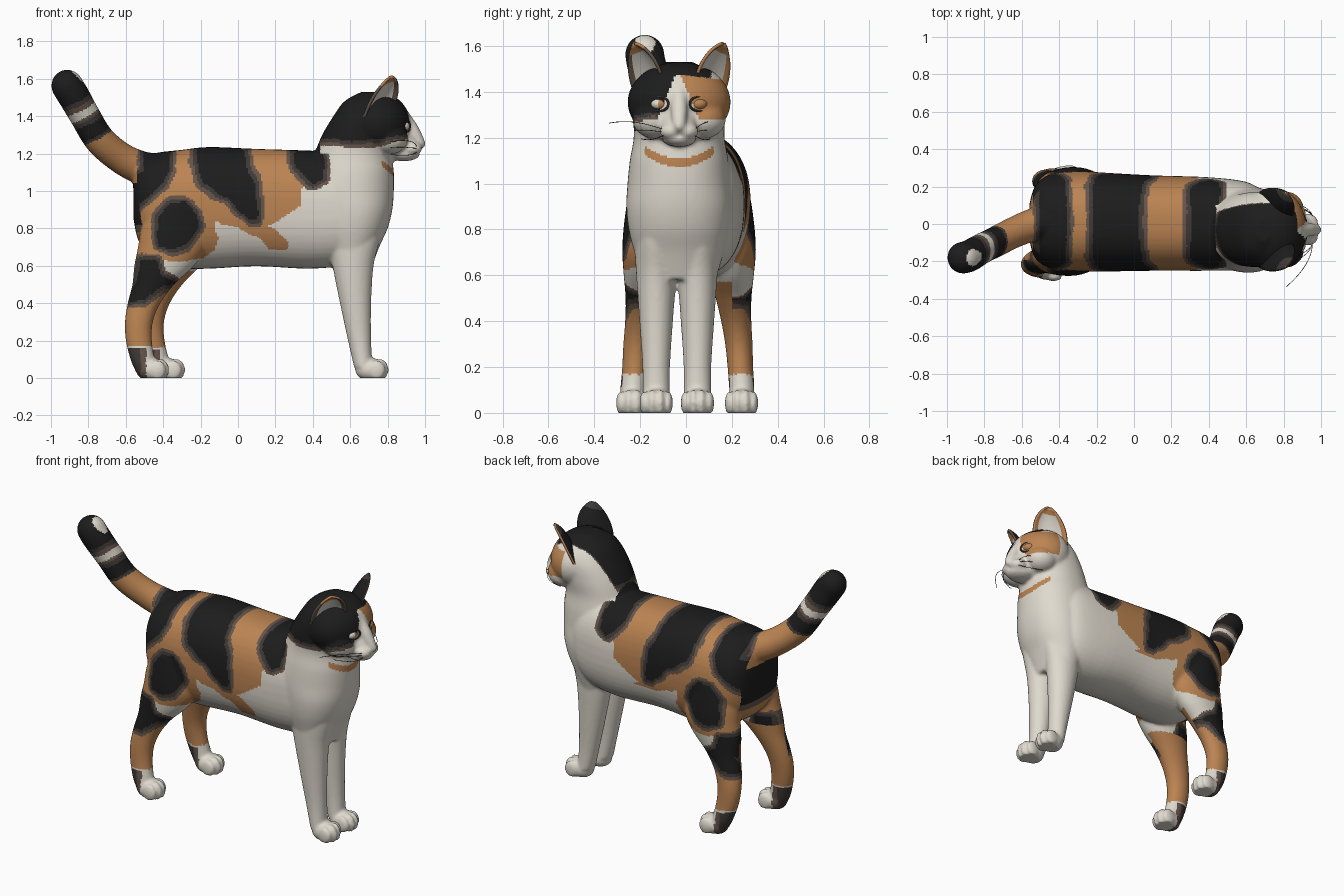
import bpy, bmesh, math
from mathutils import Vector, Matrix

if "Cube" in bpy.data.objects:
    bpy.data.objects.remove(bpy.data.objects["Cube"])

MID = -0.03  # head and chest centre line in y


def material(name, rgb):
    m = bpy.data.materials.new(name)
    m.diffuse_color = (*rgb, 1)
    m.use_nodes = True
    m.node_tree.nodes["Principled BSDF"].inputs["Base Color"].default_value = m.diffuse_color
    return m


CREAM, BLACK, GINGER, TAUPE, CHARCOAL = range(5)
MATS = [material("cream fur", (0.74, 0.70, 0.62)), material("black fur", (0.012, 0.012, 0.012)),
        material("ginger fur", (0.50, 0.23, 0.085)), material("taupe fur", (0.13, 0.09, 0.068)),
        material("charcoal fur", (0.05, 0.042, 0.038))]


def smooth_rows(rows, k=5):
    """Catmull-Rom resampling of a list of tuples."""
    out = []
    for i in range(len(rows) - 1):
        a, b, c, d = rows[max(i - 1, 0)], rows[i], rows[i + 1], rows[min(i + 2, len(rows) - 1)]
        for j in range(k):
            t = j / k
            out.append(tuple(0.5 * (2 * q + (r - p) * t + (2 * p - 5 * q + 4 * r - s) * t * t
                                    + (3 * q - p - 3 * r + s) * t ** 3) for p, q, r, s in zip(a, b, c, d)))
    return out + [rows[-1]]


def loft(bm, rows, axis, power=2.0, n=32):
    """Rows are (position, low, high, side centre, side half width)."""
    rings = []
    for pos, lo, hi, yc, hw in smooth_rows(rows):
        ring = []
        for i in range(n):
            a = 2 * math.pi * i / n
            c, s = math.cos(a), math.sin(a)
            u = (lo + hi) / 2 + (hi - lo) / 2 * math.copysign(abs(c) ** (2 / power), c)
            y = yc + hw * math.copysign(abs(s) ** (2 / power), s)
            ring.append(bm.verts.new((pos, y, u) if axis == 'x' else (u, y, pos)))
        rings.append(ring)
    for r, q in zip(rings, rings[1:]):
        for i in range(n):
            bm.faces.new((r[i], r[(i + 1) % n], q[(i + 1) % n], q[i]))
    bm.faces.new(rings[0])
    bm.faces.new(rings[-1])


def ball(bm, centre, radii, seg=20):
    m = Matrix.Translation(centre) @ Matrix.Diagonal((*radii, 1))
    bmesh.ops.create_uvsphere(bm, u_segments=seg, v_segments=seg // 2, radius=1, matrix=m)


def chain(bm, rows, k=5):
    for x, y, z, r in smooth_rows(rows, k):
        ball(bm, (x, y, z), (r, r, r))


def finish(name, me, mats=MATS):
    ob = bpy.data.objects.new(name, me)
    bpy.context.collection.objects.link(ob)
    for m in mats:
        me.materials.append(m)
    me.polygons.foreach_set("use_smooth", [True] * len(me.polygons))
    return ob


def from_bm(name, bm, mats):
    bmesh.ops.recalc_face_normals(bm, faces=bm.faces)
    me = bpy.data.meshes.new(name)
    bm.to_mesh(me)
    bm.free()
    return finish(name, me, mats)


# ---- body volumes, fused into one skin ----
bm = bmesh.new()
loft(bm, [(-.56, .86, 1.06, .01, .09), (-.53, .73, 1.15, .01, .19), (-.45, .66, 1.2, .015, .25),
          (-.3, .59, 1.22, .015, .267), (-.15, .585, 1.235, .01, .264), (.1, .598, 1.225, .005, .255),
          (.4, .585, 1.215, 0, .25), (.6, .62, 1.2, -.01, .235), (.7, .75, 1.1, -.02, .19)], 'x', 2.4, 48)
# chest, neck and nape
loft(bm, [(.58, .51, .71, MID, .16), (.7, .46, .755, MID, .195), (.8, .42, .80, MID, .22),
          (.9, .4, .825, MID, .23), (1.0, .36, .833, MID, .225), (1.1, .38, .833, MID, .215),
          (1.2, .41, .825, MID, .198), (1.3, .45, .86, MID, .2), (1.4, .51, .86, MID, .19),
          (1.48, .57, .81, MID, .14), (1.53, .66, .73, MID, .06)], 'z', 2.2, 48)
# head, cheeks, chin, nose bridge and muzzle
ball(bm, (.745, MID, 1.355), (.178, .225, .175), 40)
ball(bm, (.885, MID, 1.195), (.088, .075, .036))
chain(bm, [(.885, MID, 1.40, .035), (.93, MID, 1.33, .037), (.965, MID, 1.27, .031), (.978, MID, 1.25, .025)])
chain(bm, [(.82, MID, 1.27, .11), (.895, MID, 1.24, .076)])
for s in (-1, 1):
    ball(bm, (.93, MID + s * .036, 1.228), (.055, .05, .038))
    ball(bm, (.81, MID + s * .105, 1.28), (.1, .1, .085))
# tail
chain(bm, [(-.42, .01, 1.11, .09), (-.52, 0, 1.125, .09), (-.63, -.04, 1.18, .084), (-.74, -.095, 1.275, .083),
           (-.82, -.135, 1.405, .083), (-.88, -.17, 1.51, .086), (-.913, -.18, 1.563, .086)], 6)
for s in (-1, 1):
    # front legs
    y = MID - .01 + s * .09
    loft(bm, [(.9, .5, .78, y, .09), (.75, .48, .76, y, .095), (.6, .505, .725, y, .087),
              (.4, .545, .712, y, .073), (.2, .588, .712, y, .06), (.06, .62, .72, y, .06)], 'z')
    paws = [(.71, y)]
    # hind legs, the far one set slightly forward
    k, hip = (.085, .025) if s > 0 else (0, .008)
    prof = [(.92, -.48, -.2, .145, .11), (.8, -.52, -.17, .155, .115), (.7, -.535, -.17, .165, .11),
            (.6, -.555, -.235, .175, .095), (.5, -.565, -.34, .185, .078), (.4, -.59, -.415, .2, .066),
            (.3, -.605, -.455, .215, .06), (.2, -.6, -.46, .225, .056), (.1, -.575, -.445, .235, .055),
            (.04, -.55, -.43, .237, .05)]
    loft(bm, [(z, a + k * (1 - z), b + k * (1 - z), .005 + s * (yc + hip * min(1, z * 1.4)), hw)
              for z, a, b, yc, hw in prof], 'z')
    paws.append((-.463 + k, .005 + s * .237))
    for px, py in paws:
        ball(bm, (px, py, .045), (.085, .068, .062))
        for i, o in enumerate((-.052, -.018, .018, .052)):
            ball(bm, (px + (.05 if i in (1, 2) else .032), py + o, .043), (.046, .021, .06 if i in (1, 2) else .052))
bmesh.ops.recalc_face_normals(bm, faces=bm.faces)
raw = bpy.data.meshes.new("raw")
bm.to_mesh(raw)
bm.free()
tmp = bpy.data.objects.new("raw", raw)
bpy.context.collection.objects.link(tmp)
rm = tmp.modifiers.new("fuse", 'REMESH')
rm.mode, rm.voxel_size = 'VOXEL', .0098
sm = tmp.modifiers.new("soften", 'SMOOTH')
sm.factor, sm.iterations = .5, 5
skin = bpy.data.meshes.new_from_object(tmp.evaluated_get(bpy.context.evaluated_depsgraph_get()))
bpy.data.objects.remove(tmp)
for v in skin.vertices:
    if v.co.z < 0:
        v.co.z = 0

# ---- coat patches in side view (x, z) ----
GINGER_AREA = [(-.7, 1.4), (.35, 1.4), (.36, 1.08), (.335, .92), (.25, .86), (.17, .82), (.27, .745), (.27, .69),
               (.17, .69), (.1, .75), (.0, .79), (-.12, .85), (-.1, .75), (-.13, .68), (-.2, .63), (-.42, .63), (-.7, .6)]
BLACK_AREAS = [
    [(.3, 1.4), (.42, 1.4), (.46, 1.13), (.45, 1.06), (.41, 1.04), (.35, 1.08), (.3, 1.17)],
    [(-.2, 1.4), (.0, 1.4), (.03, 1.18), (.08, 1.06), (.11, .96), (.11, .85), (.06, .84), (-.06, .95), (-.18, 1.03), (-.23, 1.15)],
    [(-.51, 1.4), (-.36, 1.4), (-.36, 1.12), (-.41, 1.03), (-.48, .97), (-.6, .87), (-.6, 1.07), (-.51, 1.1)],
    [(-.43, .77), (-.42, .87), (-.37, .93), (-.29, .94), (-.22, .89), (-.21, .81), (-.28, .71), (-.36, .69), (-.42, .71)],
    [(-.52, .63), (-.44, .62), (-.41, .54), (-.33, .5), (-.42, .48), (-.5, .42), (-.6, .4), (-.54, .52)]]


def prepare(poly):
    xs, zs = zip(*poly)
    return (min(xs) - .04, max(xs) + .04, min(zs) - .04, max(zs) + .04), list(zip(poly, poly[1:] + poly[:1]))


GINGER_SHAPE, BLACK_SHAPES = prepare(GINGER_AREA), [prepare(p) for p in BLACK_AREAS]


def signed(shape, x, z):
    """Distance to a polygon, negative inside, 9 when far away."""
    (x0, x1, z0, z1), edges = shape
    if not (x0 < x < x1 and z0 < z < z1):
        return 9.0
    best, inside = 9.0, False
    for (ax, az), (bx, bz) in edges:
        dx, dz, px, pz = bx - ax, bz - az, x - ax, z - az
        t = (px * dx + pz * dz) / (dx * dx + dz * dz)
        t = 0 if t < 0 else 1 if t > 1 else t
        best = min(best, (px - t * dx) ** 2 + (pz - t * dz) ** 2)
        if (az > z) != (bz > z) and px < pz / dz * dx:
            inside = not inside
    return -math.sqrt(best) if inside else math.sqrt(best)


def banded(d):
    return BLACK if d < 0 else CHARCOAL if d < .018 else TAUPE if d < .036 else None


def coat(x, y, z):
    dy, side = y - MID, abs(y - .005)
    wob = .006 * math.sin(21 * x + 13 * z) + .004 * math.sin(37 * z - 29 * x)
    if x > .66 and abs(dy) < .15 and abs(z - 1.09 - 2.4 * dy * dy) < .02:  # throat band
        return GINGER
    if x > .44 and z > 1.2:  # head
        if x > .84 and z < 1.475 and abs(dy + .005) < .01 + (1.475 - z) * .42:
            return CREAM
        if dy > .0 and x > .75 and 1.285 + wob < z < 1.475 - .12 * dy:
            return GINGER
        low = 1.272 + wob + .3 * max(0, x - .76)
        if dy > .0:
            low = max(low, 1.25 + (dy - .09) * 5)
        c = banded(low - z)
        return CREAM if c is None else c
    if x > .52:
        return CREAM
    if x < -.54 and z > 1.04 and x + z < .75:  # tail bands
        t = -.5 * x + .86 * z + wob
        for top, c in ((1.475, GINGER), (1.495, CHARCOAL), (1.565, BLACK), (1.59, CHARCOAL), (1.61, TAUPE),
                       (1.655, CREAM), (1.68, TAUPE), (1.7, CHARCOAL)):
            if t < top:
                return c
        return BLACK
    if x < -.5 and side < .19 and .78 < z < 1.06:  # rump below the tail
        return BLACK if z > .82 else TAUPE
    lx = x - (.085 * (1 - z) if y > 0 and z < .5 else 0)
    if lx < -.49 and z < .16 + wob:  # heels and socks
        return CHARCOAL if lx < -.52 else TAUPE
    if x < -.2 and z < .17 + wob:
        return CREAM
    if z < .57 and side < .2 and x < -.22:  # inner thighs
        return GINGER
    c = banded(min(signed(p, lx + wob, z + wob) for p in BLACK_SHAPES))
    if c is not None:
        return c
    if x < -.2 and z < .54 - .25 * max(0, lx + .42):
        return GINGER
    if y > 0 and x > -.1 and z < .79:
        return CREAM
    return GINGER if signed(GINGER_SHAPE, x + wob, z + wob) < 0 else CREAM


indices = [coat(*p.center) for p in skin.polygons]
body = finish("cat_body", skin)
skin.polygons.foreach_set("material_index", indices)

# ---- ears: cupped shells, pale lining, coloured edge and tip, black back ----
for s, name in ((-1, "right_ear"), (1, "left_ear")):
    bm = bmesh.new()
    mid, up = Vector((.765, .145, 1.44)), Vector((.055, .055, .165))
    half, back = Vector((-.078, .06, -.03)), Vector((-.3, -.9, .2))
    grid = []
    for j in range(21):
        v = -.3 + 1.29 * j / 20
        w = (1 - max(v, 0) ** 2.3) ** .75
        row = []
        for i in range(21):
            u = -1 + i / 10
            q = mid + up * v + half * (u * w) + back * (.045 * (1 - u * u) * w)
            row.append(bm.verts.new((q.x, MID + s * q.y, q.z)))
        grid.append(row)
    for j in range(20):
        for i in range(20):
            f = bm.faces.new((grid[j][i], grid[j][i + 1], grid[j + 1][i + 1], grid[j + 1][i]))
            f.material_index = 2 if j > 16 else 1 if i < 3 or i > 17 else 0
    edge = MATS[GINGER if s > 0 else TAUPE]
    ear = from_bm(name, bm, [MATS[CREAM], edge, MATS[GINGER], MATS[BLACK], MATS[BLACK], MATS[CHARCOAL]])
    if sum(p.normal.x for p in ear.data.polygons) < 0:
        ear.data.flip_normals()
    so = ear.modifiers.new("thick", 'SOLIDIFY')
    so.thickness, so.offset, so.material_offset, so.material_offset_rim = .014, -1, 3, 0

# ---- eyes with dark lids, whiskers ----
for s, name, reaches in ((-1, "right", (.24, .13, .1)), (1, "left", (.1, .08, .07))):
    bm = bmesh.new()
    ball(bm, (.878, MID + s * .083, 1.347), (.04, .042, .029), 32)
    eye = from_bm(name + "_eye", bm, [MATS[GINGER], MATS[CREAM]])
    if s < 0:
        for p in eye.data.polygons:
            p.material_index = int(p.center.y < MID - .092)
    bpy.ops.mesh.primitive_torus_add(location=(.901, MID + s * .085, 1.347), rotation=(0, math.pi / 2, s * .42),
                                     major_radius=.042, minor_radius=.007, major_segments=32, minor_segments=8)
    lid = bpy.context.object
    lid.name, lid.scale = name + "_eyelid", (.74, 1, 1)
    lid.data.materials.append(MATS[CHARCOAL])
    cu = bpy.data.curves.new(name + "_whiskers", 'CURVE')
    cu.dimensions, cu.bevel_depth, cu.bevel_resolution = '3D', .0016, 1
    for i, (rise, reach) in enumerate(zip((.035, .01, -.02), reaches)):
        sp = cu.splines.new('POLY')
        sp.points.add(8)
        for j in range(9):
            t = j / 8
            sp.points[j].co = (.955 - .14 * t * t, MID + s * (.065 + reach * t),
                               1.235 - .012 * i + rise * math.sin(t * 2.2), 1)
    cu.materials.append(MATS[CHARCOAL])
    bpy.context.collection.objects.link(bpy.data.objects.new(name + "_whiskers", cu))
